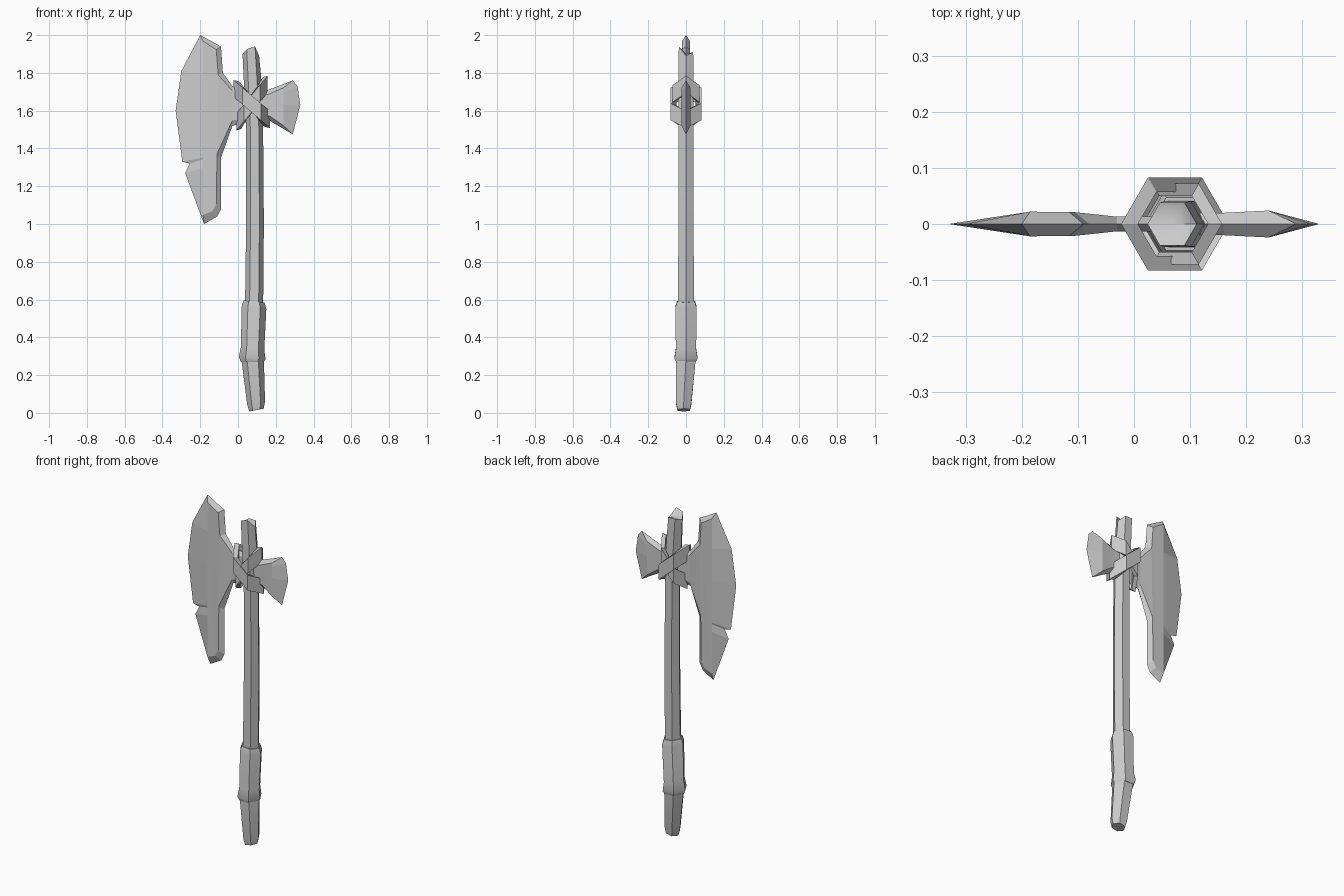
import bpy, bmesh, math

cube = bpy.data.objects.get("Cube")
if cube:
    bpy.data.objects.remove(cube, do_unlink=True)

GRAY = (0.6, 0.6, 0.6, 1)
mat = bpy.data.materials.new("stone_gray")
mat.use_nodes = True
mat.diffuse_color = GRAY
mat.node_tree.nodes["Principled BSDF"].inputs["Base Color"].default_value = GRAY


def finish(bm, name, angle=None):
    bmesh.ops.recalc_face_normals(bm, faces=bm.faces)
    mesh = bpy.data.meshes.new(name)
    bm.to_mesh(mesh)
    bm.free()
    mesh.materials.append(mat)
    obj = bpy.data.objects.new(name, mesh)
    bpy.context.collection.objects.link(obj)
    if angle:
        bpy.ops.object.select_all(action='DESELECT')
        bpy.context.view_layer.objects.active = obj
        obj.select_set(True)
        bpy.ops.object.shade_smooth_by_angle(angle=math.radians(angle))
    return obj


def bridge(bm, a, b):
    n = len(a)
    for i in range(n):
        j = (i + 1) % n
        bm.faces.new((a[i], a[j], b[j], b[i]))


def cap(bm, ring, center):
    tip = bm.verts.new(center)
    for i, v in enumerate(ring):
        bm.faces.new((v, ring[(i + 1) % len(ring)], tip))


def tube(name, rings, bottom, top, rim=None):
    """Six-sided tube through (x, y, z, radius, slope) rings."""
    bm = bmesh.new()
    loops = []
    for x, y, z, r, slope in rings:
        loop = []
        for k in range(6):
            a = math.radians(60 * k)
            dx = r * math.cos(a)
            loop.append(bm.verts.new((x + dx, y + r * math.sin(a), z + slope * dx)))
        loops.append(loop)
    if rim:
        for v, z in zip(loops[-1], rim):
            v.co.z = z
    for a, b in zip(loops, loops[1:]):
        bridge(bm, a, b)
    cap(bm, loops[0], bottom)
    cap(bm, loops[-1], top)
    return finish(bm, name, 50)


def blade(name, outline, inner, neck):
    """Sharp outline at y = 0, raised inner outline on both sides.
    The neck indices form a face of their own."""
    bm = bmesh.new()
    edge = [bm.verts.new((x, 0, z)) for x, z in outline]
    body = [i for i in range(len(outline)) if i not in neck[1:-1]]
    for side in (-1, 1):
        loop = [bm.verts.new((x, side * t, z)) for x, z, t in inner]
        bridge(bm, edge, loop)
        caps = [bm.faces.new([loop[i] for i in ids]) for ids in (body, neck)]
        bmesh.ops.triangulate(bm, faces=caps)
    return finish(bm, name)


def strap(name, x0, z0, r, slope, width, thick):
    """Slanted six-sided band wrapped round the shaft."""
    bm = bmesh.new()
    loops = []
    for dr, dz in ((0, -1), (0, 1), (-thick, .85), (-thick, -.85)):
        loop = []
        for k in range(6):
            a = math.radians(60 * k)
            c, s = math.cos(a), math.sin(a)
            loop.append(bm.verts.new((x0 + (r + dr) * c, (r + dr) * s,
                                      z0 + slope * r * c + dz * width / 2)))
        loops.append(loop)
    for i in range(4):
        bridge(bm, loops[i], loops[(i + 1) % 4])
    return finish(bm, name)


# Shaft with a splintered top
tube("shaft",
     [(.085, 0, .55, .048, 0), (.09, 0, 1.0, .047, 0), (.088, 0, 1.5, .045, 0),
      (.078, 0, 1.75, .047, 0), (.068, 0, 1.9, .044, 0)],
     (.085, 0, .55), (.068, 0, 1.9),
     rim=(1.89, 1.91, 1.91, 1.9, 1.925, 1.94))

# Wrapped grip and the bent stub below it
tube("grip",
     [(.075, 0, .27, .06, 0), (.075, 0, .29, .071, -.1), (.077, 0, .34, .062, -.1),
      (.085, 0, .56, .065, -.15), (.085, 0, .59, .055, -.1)],
     (.075, 0, .27), (.085, 0, .59))
tube("pommel",
     [(.098, -.012, .015, .038, .2), (.096, -.012, .05, .047, .2),
      (.077, 0, .29, .06, 0)],
     (.098, -.012, .015), (.077, 0, .29))

# Large blade: ridge line near the cutting edge, bevelled back, thin neck
big = [(-.2, 2), (-.09, 1.94), (-.08, 1.8), (-.03, 1.73), (.05, 1.72),
       (.05, 1.54), (-.03, 1.52), (-.09, 1.35), (-.09, 1.08), (-.11, 1.04),
       (-.18, 1), (-.28, 1.27), (-.255, 1.32), (-.295, 1.33), (-.33, 1.6), (-.3, 1.81)]
big_inner = []
for x, z in big:
    if x > -.05:
        big_inner.append((x, 1.63 + (z - 1.63) * .75, .013))
    elif x > -.15:
        big_inner.append((x - .025, 1.6 + (z - 1.6) * .95, .021))
    else:
        big_inner.append((-.185, 1.6 + (z - 1.6) * .92, .022))
blade("large_blade", big, big_inner, [2, 3, 4, 5, 6, 7])

# Small rear blade
small = [(.08, 1.69), (.16, 1.71), (.29, 1.76), (.315, 1.73), (.33, 1.63),
         (.29, 1.475), (.17, 1.545), (.08, 1.57)]
small_inner = [(min(x, .24), 1.63 + (z - 1.63) * .7, .024 if x > .2 else .02)
               for x, z in small]
blade("small_blade", small, small_inner, [6, 7, 0, 1])

# Crossed binding straps
strap("outer_strap", .073, 1.635, .096, -.85, .09, .03)
strap("inner_strap", .074, 1.64, .083, 1.2, .09, .025)
